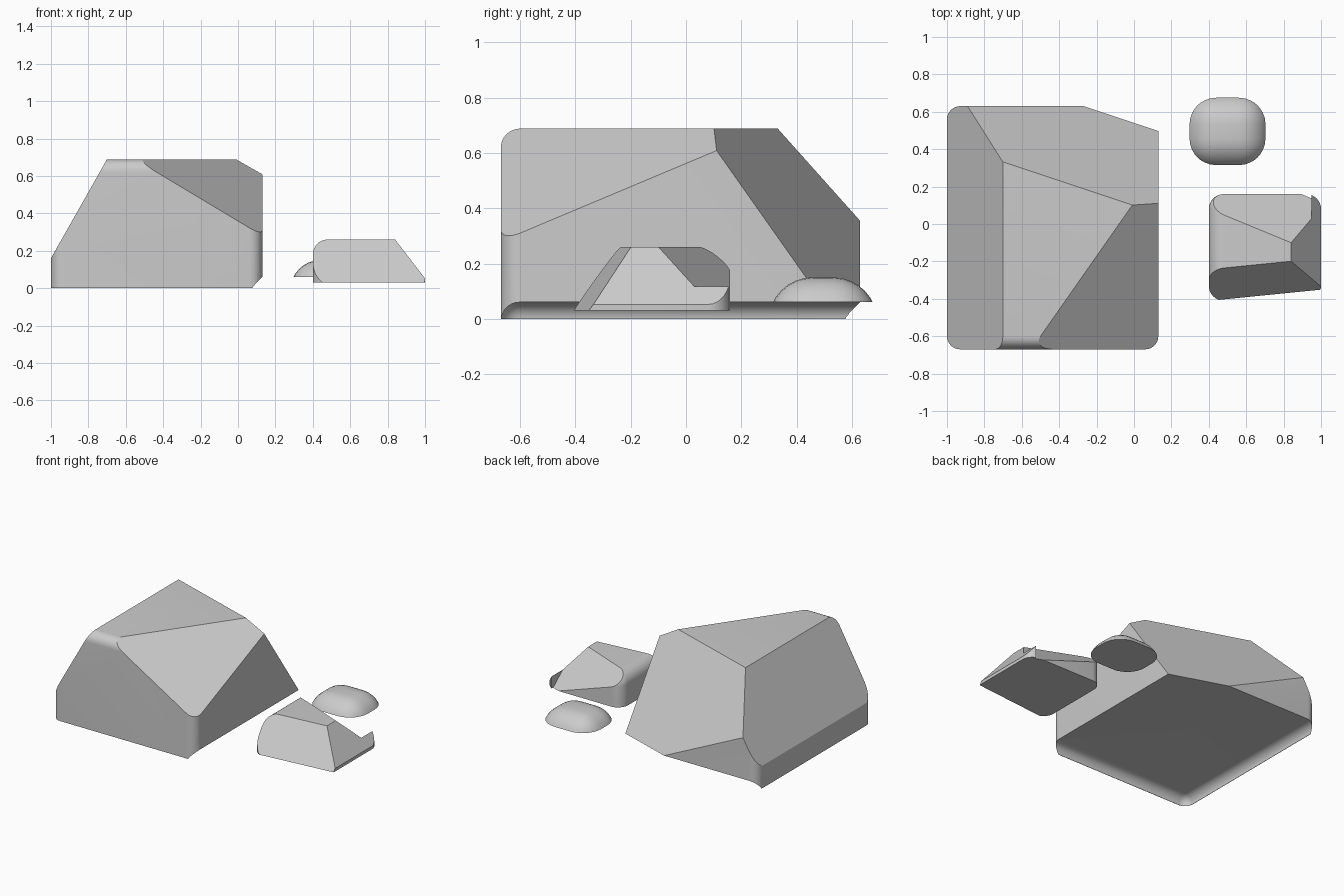
import bpy, bmesh
from mathutils import Vector, Matrix
from math import radians

if "Cube" in bpy.data.objects:
    bpy.data.objects.remove(bpy.data.objects["Cube"])


def rock(name, lo, hi, radius, planes):
    """Rounded block, sliced by (point, outward normal) planes and capped."""
    lo, hi = Vector(lo), Vector(hi)
    bm = bmesh.new()
    bmesh.ops.create_cube(bm, size=1)
    size = hi - lo
    bmesh.ops.transform(bm, verts=bm.verts,
                        matrix=Matrix.Translation((lo + hi) / 2) @ Matrix.Diagonal((*size, 1)))
    if radius:
        bmesh.ops.bevel(bm, geom=bm.edges[:], offset=radius, offset_type='OFFSET',
                        segments=8, profile=0.5, affect='EDGES')
    for co, no in planes:
        bmesh.ops.bisect_plane(bm, geom=bm.verts[:] + bm.edges[:] + bm.faces[:], dist=1e-5,
                               plane_co=co, plane_no=Vector(no).normalized(), clear_outer=True)
        bmesh.ops.remove_doubles(bm, verts=bm.verts[:], dist=1e-4)
        bmesh.ops.holes_fill(bm, edges=[e for e in bm.edges if e.is_boundary], sides=0)
    bmesh.ops.recalc_face_normals(bm, faces=bm.faces[:])
    me = bpy.data.meshes.new(name)
    bm.to_mesh(me)
    bm.free()
    ob = bpy.data.objects.new(name, me)
    bpy.context.collection.objects.link(ob)
    return ob


def carve(ob, cutter):
    """Subtract the cutter and drop it."""
    bpy.context.view_layer.objects.active = ob
    mod = ob.modifiers.new("carve", 'BOOLEAN')
    mod.operation, mod.solver, mod.object = 'DIFFERENCE', 'EXACT', cutter
    bpy.ops.object.modifier_apply(modifier=mod.name)
    bpy.data.objects.remove(cutter)


# large rock: left slope, back slope, front-right slope, base
large = rock("large_rock", (-1, -0.67, -0.4), (0.13, 0.63, 0.688), 0.07, [
    ((-1, 0, 0.16), (-1.767, 0, 1)),
    ((-0.01, 0.10, 0.69), (0.0773, 0.2318, 0.1633)),
    ((-0.01, 0.10, 0.688), (0.6, -0.42, 1)),
    ((0, 0, 0), (0, 0, -1)),
])
# hollow under the base, leaving a curved lip on the front and left
carve(large, rock("base_hollow", (-0.998, -0.668, -1), (2, 2, 0.06), 0.065, []))

# medium rock: front slope, right slope, base
medium = rock("medium_rock", (0.4, -0.41, -0.4), (1, 0.16, 0.26), 0.08, [
    ((0.83, -0.2, 0.26), (0.137, -1.37, 1)),
    ((0.84, 0, 0.26), (1.3, 0, 1)),
    ((0, 0, 0.03), (0, 0, -1)),
])
# back slope that stops short of the right-hand corner
carve(medium, rock("back_slope", (-1, -1.5, -1), (2, 2, 2), 0, [
    ((0.84, -0.1, 0.26), (-0.336, -0.815, -1)),
    ((0.95, 0, 0), (1, 0, 0)),
]))

# small pebble
small = rock("small_pebble", (0.28, 0.298, -0.4), (0.72, 0.692, 0.15), 0.16, [
    ((0, 0, 0.06), (0, 0, -1)),
])

# smooth the rounded edges, keep the slices sharp
for ob in (large, medium, small):
    bpy.ops.object.select_all(action='DESELECT')
    ob.select_set(True)
    bpy.context.view_layer.objects.active = ob
    bpy.ops.object.shade_smooth_by_angle(angle=radians(20))
